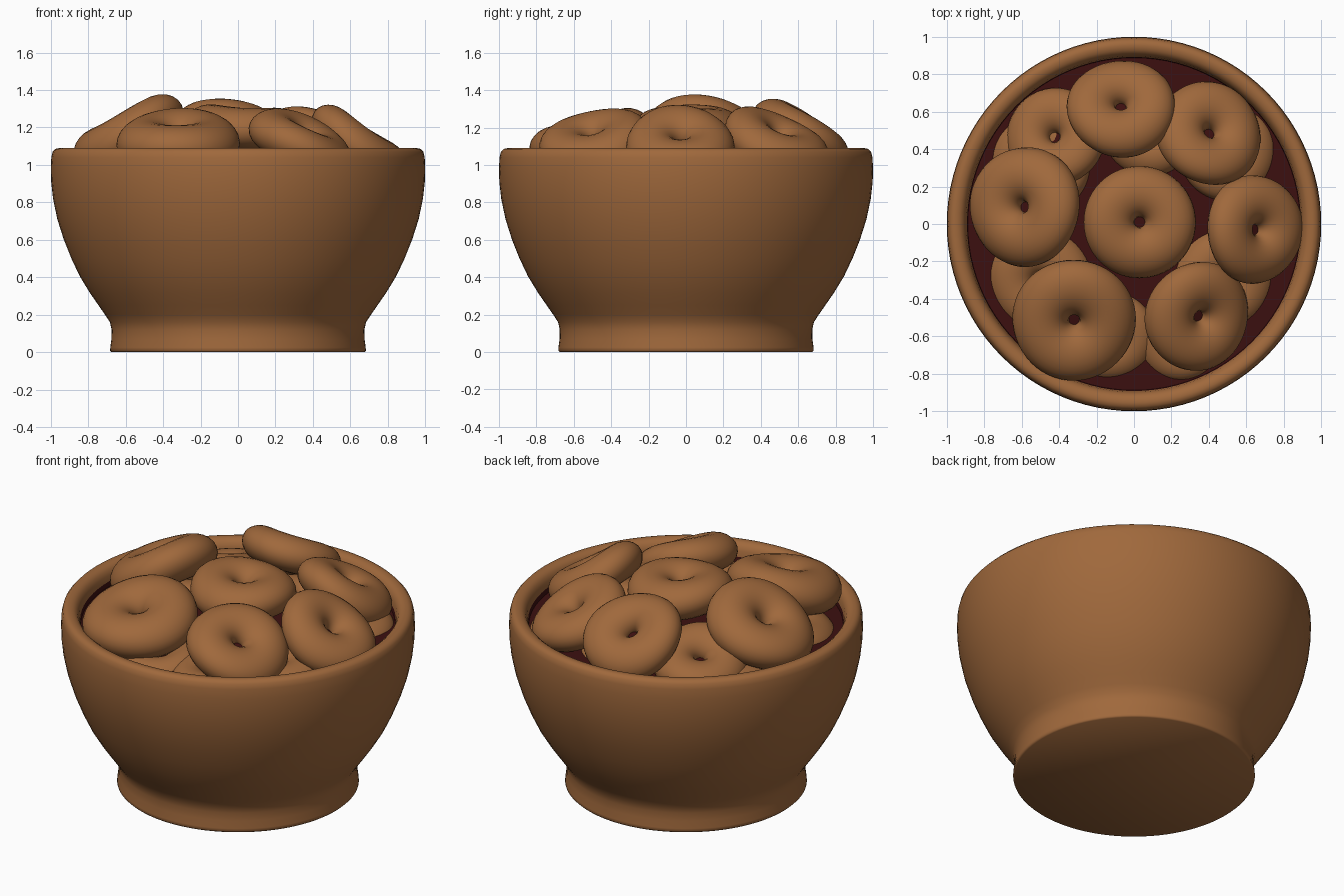
import bpy, bmesh, math
from mathutils import Matrix, Vector

if "Cube" in bpy.data.objects:
    bpy.data.objects.remove(bpy.data.objects["Cube"])


def material(name, rgb):
    m = bpy.data.materials.new(name)
    m.diffuse_color = (*rgb, 1)
    m.use_nodes = True
    m.node_tree.nodes["Principled BSDF"].inputs["Base Color"].default_value = m.diffuse_color
    return m


BROWN = material("warm brown", (0.35, 0.14, 0.045))
RED = material("dark red", (0.045, 0.005, 0.005))


def finish(name, bm, angle=50):
    bmesh.ops.recalc_face_normals(bm, faces=bm.faces)
    mesh = bpy.data.meshes.new(name)
    bm.to_mesh(mesh)
    bm.free()
    mesh.materials.append(BROWN)
    mesh.materials.append(RED)
    ob = bpy.data.objects.new(name, mesh)
    bpy.context.collection.objects.link(ob)
    bpy.ops.object.select_all(action='DESELECT')
    ob.select_set(True)
    bpy.context.view_layer.objects.active = ob
    bpy.ops.object.shade_smooth_by_angle(angle=math.radians(angle))
    return ob


def lathe(bm, profile, n=96):
    rings = [[bm.verts.new((r * math.cos(2 * math.pi * i / n),
                            r * math.sin(2 * math.pi * i / n), z))
              for i in range(n)] for r, z in profile]
    for a, b in zip(rings, rings[1:]):
        for i in range(n):
            j = (i + 1) % n
            bm.faces.new((a[i], a[j], b[j], b[i]))
    return rings


# Bowl: foot, belly, rounded rim, inner wall (dark below the sauce line)
bm = bmesh.new()
rings = lathe(bm, [
    (0.675, 0), (0.683, 0.008), (0.682, 0.025), (0.676, 0.07), (0.675, 0.12), (0.684, 0.16),
    (0.71, 0.20), (0.745, 0.25), (0.79, 0.315), (0.845, 0.405), (0.89, 0.50),
    (0.93, 0.60), (0.965, 0.71), (0.988, 0.82), (0.998, 0.91), (1.0, 0.98),
    (0.997, 1.04), (0.99, 1.07), (0.975, 1.086), (0.955, 1.09), (0.93, 1.086),
    (0.91, 1.07), (0.898, 1.045), (0.892, 1.01), (0.88, 0.92), (0.85, 0.75),
    (0.78, 0.52), (0.65, 0.30), (0.45, 0.18)])
bm.faces.new(rings[0])
bm.faces.new(rings[-1])
for f in bm.faces:
    c = f.calc_center_median()
    wall = f.verts[0].co.xy.length
    if 0.15 < c.z < 1.02 and c.z > 1.35 * wall - 0.72 + 0.0 and wall < 0.9 and f.normal.z >= -2:
        # inner wall lies inside the outer curve at the same height
        outer = 1.0 - 0.42 * max(0, 0.95 - c.z) ** 1.6
        if wall < outer - 0.07:
            f.material_index = 1
# keep the outside brown: outer rings come first in face order
for f in list(bm.faces)[:96 * 22]:
    f.material_index = 0
finish("bowl", bm)

# Sauce filling
bm = bmesh.new()
rings = lathe(bm, [(0.888, 0.98), (0.6, 0.985), (0.3, 0.99)])
bm.faces.new(rings[-1])
for f in bm.faces:
    f.material_index = 1
finish("sauce", bm)


def ring(name, x, y, z, radius, heading, tilt, n=56, m=24):
    """Plump ring with a tiny hole, its top leaning towards heading (degrees)."""
    bm = bmesh.new()
    tube = (radius - 0.028) / 2
    major = radius - tube
    grid = []
    for i in range(n):
        a = 2 * math.pi * i / n
        row = []
        for k in range(m):
            b = 2 * math.pi * k / m
            r = major + tube * math.cos(b)
            sag = 0.018 * math.cos(2 * a + x * 9) * (r / radius) ** 2
            row.append(bm.verts.new((r * math.cos(a), r * math.sin(a),
                                     0.8 * tube * math.sin(b) + sag)))
        grid.append(row)
    for i in range(n):
        p, q = grid[i], grid[(i + 1) % n]
        for k in range(m):
            l = (k + 1) % m
            bm.faces.new((p[k], q[k], q[l], p[l]))
    # sauce caught in the hole
    hole = bmesh.ops.create_circle(bm, cap_ends=True, segments=16, radius=0.045)
    for f in hole["verts"][0].link_faces:
        f.material_index = 1
    h = math.radians(heading)
    axis = Vector((-math.sin(h), math.cos(h), 0))
    bm.transform(Matrix.Translation((x, y, z)) @ Matrix.Rotation(math.radians(tilt), 4, axis))
    finish(name, bm, 80)


# Upper rings heaped above the rim
upper = [
    (-0.07, 0.62, 1.165, 0.29, 90, 32),
    (0.40, 0.48, 1.12, 0.29, 50, 28),
    (0.64, -0.03, 1.11, 0.29, 0, 34),
    (0.03, 0.01, 1.20, 0.30, 0, 3),
    (0.34, -0.49, 1.12, 0.295, -25, 27),
    (-0.58, 0.09, 1.165, 0.32, 175, 28),
    (-0.32, -0.51, 1.13, 0.33, -95, 14),
    (-0.42, 0.46, 1.04, 0.27, 130, 20)]
for i, p in enumerate(upper):
    ring(f"upper_ring_{i + 1}", *p)

# Lower rings half sunk in the sauce
lower = [
    (-0.50, -0.30, 0.95, 0.28), (0.48, -0.30, 0.95, 0.27), (-0.12, -0.60, 0.95, 0.24),
    (0.24, -0.60, 0.95, 0.24), (0.50, 0.38, 0.95, 0.26), (-0.50, 0.32, 0.95, 0.27),
    (0.08, 0.50, 0.96, 0.25)]
for i, (x, y, z, r) in enumerate(lower):
    ring(f"lower_ring_{i + 1}", x, y, z, r, math.degrees(math.atan2(y, x)), 5)
